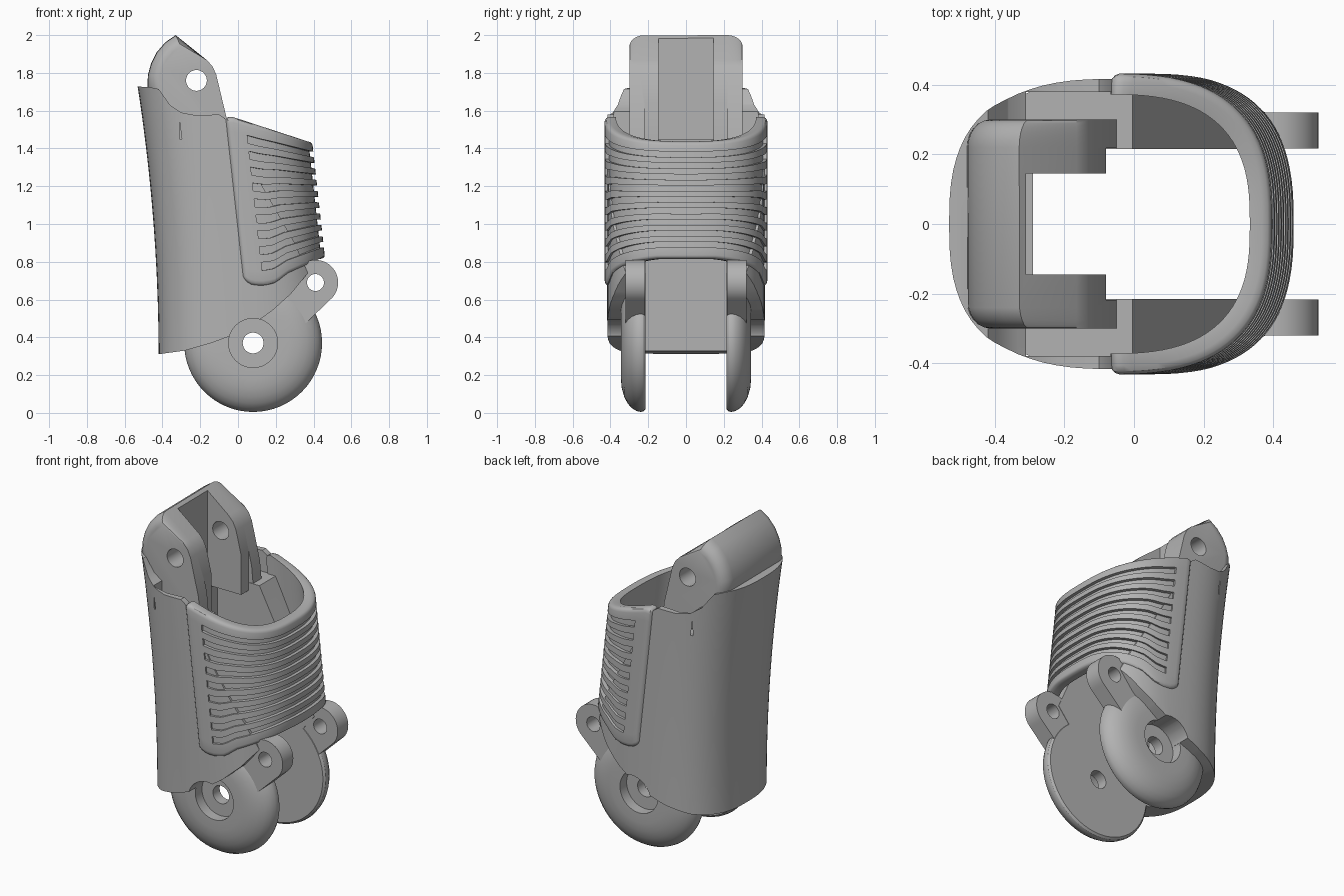
import bpy, bmesh, math

if "Cube" in bpy.data.objects:
    bpy.data.objects.remove(bpy.data.objects["Cube"], do_unlink=True)

grey = bpy.data.materials.new("plain grey")
grey.use_nodes = True
colour = (0.45, 0.45, 0.45, 1)
grey.diffuse_color = colour
grey.node_tree.nodes["Principled BSDF"].inputs["Base Color"].default_value = colour


def loft(name, rings, closed=False):
    """Skin equal-length rings; cap the ends unless the loft closes on itself."""
    bm = bmesh.new()
    rows = [[bm.verts.new(p) for p in ring] for ring in rings]
    n = len(rows[0])
    pairs = list(zip(rows, rows[1:]))
    if closed:
        pairs.append((rows[-1], rows[0]))
    else:
        bm.faces.new(rows[0])
        bm.faces.new(rows[-1])
    for a, b in pairs:
        for i in range(n):
            j = (i + 1) % n
            bm.faces.new((a[i], a[j], b[j], b[i]))
    bmesh.ops.remove_doubles(bm, verts=bm.verts, dist=0.00001)
    bmesh.ops.recalc_face_normals(bm, faces=bm.faces)
    mesh = bpy.data.meshes.new(name)
    bm.to_mesh(mesh)
    bm.free()
    obj = bpy.data.objects.new(name, mesh)
    bpy.context.collection.objects.link(obj)
    mesh.materials.append(grey)
    return obj


def prism(name, profile, y0, y1):
    return loft(name, [[(x, y, z) for x, z in profile] for y in (y0, y1)])


def box(x0, x1, half, z0, z1):
    return prism("cutter", [(x0, z0), (x1, z0), (x1, z1), (x0, z1)], -half, half)


def arc(cx, cz, r, start=0, end=360, steps=32):
    angles = [math.radians(start + (end - start) * i / steps) for i in range(steps + (end - start < 360))]
    return [(cx + r * math.cos(a), cz + r * math.sin(a)) for a in angles]


def bore(cx, cz, r):
    return prism("cutter", arc(cx, cz, r), -1, 1)


def activate(obj):
    bpy.ops.object.select_all(action="DESELECT")
    obj.select_set(True)
    bpy.context.view_layer.objects.active = obj


def combine(obj, cutter, operation="DIFFERENCE"):
    mod = obj.modifiers.new("cut", "BOOLEAN")
    mod.operation, mod.solver, mod.object = operation, "EXACT", cutter
    activate(obj)
    bpy.ops.object.modifier_apply(modifier=mod.name)
    bpy.data.objects.remove(cutter, do_unlink=True)


def smooth(obj, degrees=32):
    activate(obj)
    bpy.ops.object.shade_smooth_by_angle(angle=math.radians(degrees))


def oval(t, a, b, power=0.74):
    c, s = math.cos(t), math.sin(t)
    return (math.copysign(abs(c) ** power, c) * a, math.copysign(abs(s) ** power, s) * b)


def interp(x, pts):
    for (x0, z0), (x1, z1) in zip(pts, pts[1:]):
        if x <= x1:
            return z0 + (z1 - z0) * max(0, (x - x0) / (x1 - x0))
    return pts[-1][1]


# Housing: leaning oval column trimmed by its side outline, then slotted
rings = []
for i in range(13):
    z = 0.2 + 1.6 * i / 12
    lean = 0.045 - 0.0655 * (z - 0.9) - 0.054 * (z - 0.9) ** 2
    ring = []
    for k in range(72):
        t = 2 * math.pi * k / 72
        x, y = oval(t, 0.44 if math.cos(t) > 0 else 0.455, 0.417)
        ring.append((x - 0.03 + lean, y, z))
    rings.append(ring)
housing = loft("housing", rings)
outline = [(-0.6, 1.73), (-0.47, 1.725), (-0.42, 1.715), (-0.395, 1.68), (-0.36, 1.63),
           (-0.3, 1.59), (-0.22, 1.575), (-0.1, 1.58), (-0.07, 1.56), (-0.03, 1.5),
           (0.1, 1.25), (0.3, 0.9), (0.37, 0.74), (0.28, 0.63), (0.18, 0.54), (0.08, 0.47),
           (-0.02, 0.415), (-0.14, 0.37), (-0.28, 0.33), (-0.44, 0.308), (-0.6, 0.308)]
combine(housing, prism("cutter", outline, -0.8, 0.8), "INTERSECT")
combine(housing, box(-0.29, 1, 0.215, 0, 3))
combine(housing, box(-0.31, 1, 0.38, 1.45, 3))
combine(housing, bore(0.08, 0.37, 0.13))
smooth(housing)

# Upper clevis: rounded back, two arms and a pin hole
pivot_x, pivot_z = -0.22, 1.76
side = [(-0.48, 1.72), (-0.477, 1.79), (-0.46, 1.85), (-0.43, 1.91), (-0.385, 1.962),
        (-0.33, 2.0), (-0.165, 1.868), (-0.135, 1.835), (-0.115, 1.79), (-0.06, 1.56),
        (-0.045, 1.4), (-0.36, 1.4)]
rings = []
steps = [i * math.pi / 12 for i in range(-6, 7)]
for a in steps:
    y = math.copysign(0.22 + 0.08 * abs(math.sin(a)), a)
    ring = []
    for x, z in side:
        if x < -0.3 and z > 1.5:
            r = math.hypot(x - pivot_x, z - pivot_z)
            f = (0.195 + (r - 0.195) * math.cos(a)) / r
            x, z = pivot_x + (x - pivot_x) * f, pivot_z + (z - pivot_z) * f
        ring.append((x, y, z))
    rings.append(ring)
clevis = loft("upper_clevis", rings)
combine(clevis, box(-0.31, 1, 0.145, 1, 3))
combine(clevis, box(-0.08, 1, 0.218, 1, 3))
combine(clevis, bore(pivot_x, pivot_z, 0.055))
smooth(clevis)

# Grip pad: rounded section with nine grooves swept round the front
bottom = [(-0.02, 0.69), (0.04, 0.672), (0.1, 0.67), (0.16, 0.685), (0.23, 0.735), (0.42, 0.815)]
half_angles = [90, 89.8, 89.4, 88.8, 87.5, 85.5, 83.5, 81.5]
front = [81.5 - 163 * i / 44 for i in range(45)]
columns = [(t, False) for t in half_angles] + [(t, True) for t in front]
columns += [(-t, False) for t in reversed(half_angles)]


def pad_section(grooved):
    depth = 0.02 if grooved else 0
    pts = [(0, 0.025), (0.008, 0.009), (0.018, 0.003), (0.033, 0)]
    for i in range(9):
        c, h = 0.12 + 0.096 * i, 0.024
        pts += [(c - h, 0), (c - h, depth), (c + h, depth), (c + h, 0)]
    return pts + [(0.967, 0), (0.982, 0.003), (0.992, 0.009), (1, 0.025), (1, 0.06), (0, 0.06)]


rings = []
for t, grooved in columns:
    a = math.radians(t)
    x0 = oval(a, 0.45, 0.432)[0] - 0.02
    edge = max(0, 0.05 - (x0 + 0.02))
    drop = 0.05 - math.sqrt(0.0025 - min(edge, 0.05) ** 2)
    low, high = interp(x0, bottom) + drop, 1.575 - 0.32 * x0 - drop
    round_off = 0.025 * max(0, 1 - (x0 + 0.02) / 0.025) ** 2
    ring = []
    for f, d in pad_section(grooved):
        d = max(d, round_off)
        x, y = oval(a, 0.45 - d, 0.432 - d)
        z = low + (high - low) * f
        ring.append((x - 0.02 - 0.11 * (z - 1.1), y, z))
    rings.append(ring)
smooth(loft("grip_pad", rings))

# Lower joint: domed discs with counterbored holes, each with a pin lug
disc = [(0.055, 0.215), (0.35, 0.215), (0.361, 0.225), (0.365, 0.24), (0.36, 0.262),
        (0.345, 0.287), (0.32, 0.309), (0.285, 0.327), (0.24, 0.34), (0.19, 0.345),
        (0.13, 0.345), (0.13, 0.28), (0.055, 0.28)]
lug = arc(0.41, 0.69, 0.12, -50, 130, 24) + [(0.1, 0.56), (0.26, 0.38)]
for sign, word in ((1, "left"), (-1, "right")):
    rings = []
    for k in range(64):
        t = 2 * math.pi * k / 64
        rings.append([(0.08 + r * math.cos(t), sign * y, 0.37 + r * math.sin(t)) for r, y in disc])
    smooth(loft(word + "_joint_disc", rings, closed=True))
    part = prism(word + "_pin_lug", lug, sign * 0.217, sign * 0.32)
    combine(part, bore(0.41, 0.69, 0.045))
    combine(part, bore(0.08, 0.37, 0.2))
    smooth(part)
